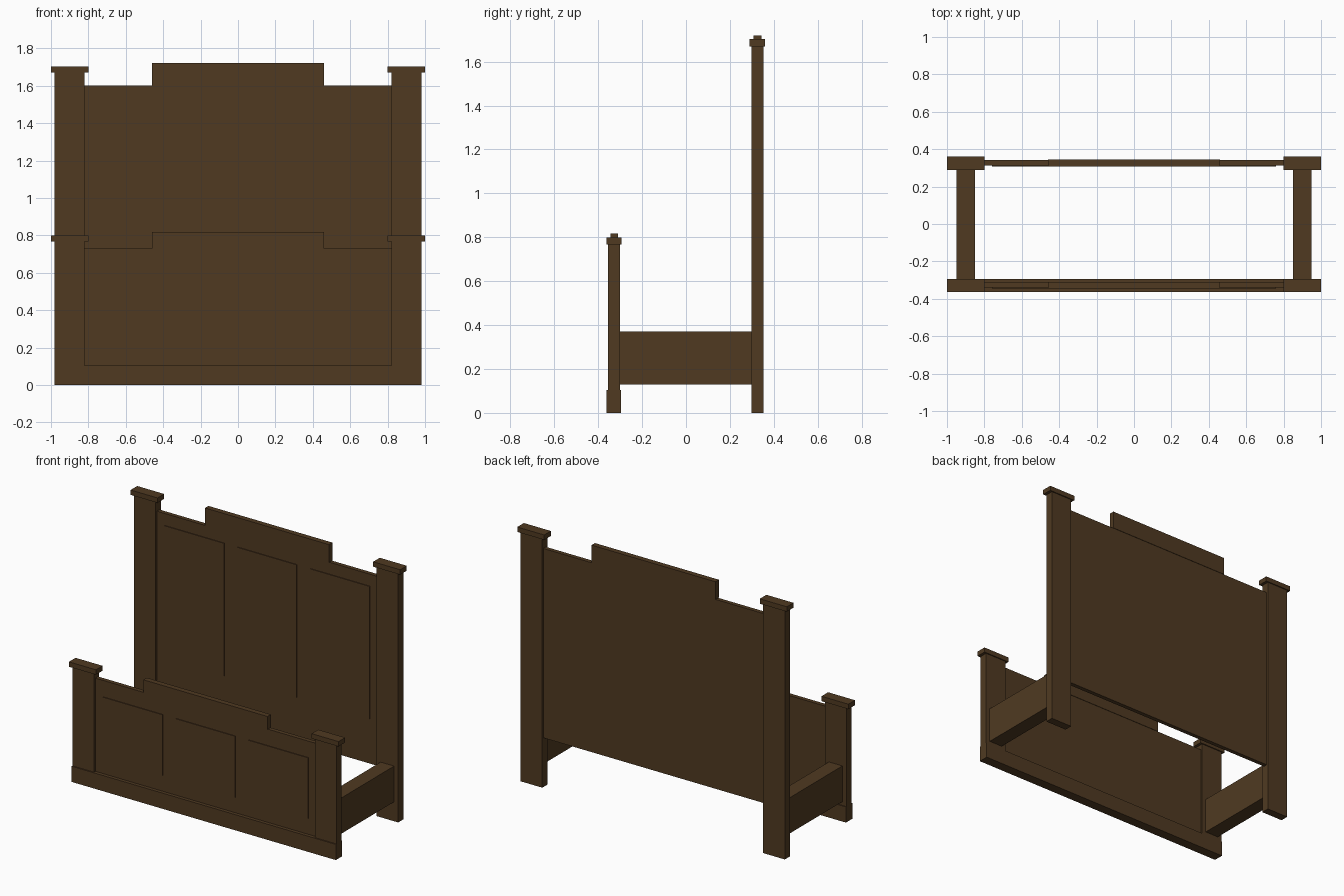
import bpy
import bmesh
from mathutils import Matrix, Vector

cube = bpy.data.objects.get("Cube")
if cube:
    bpy.data.objects.remove(cube, do_unlink=True)

wood = bpy.data.materials.new("dark_brown_wood")
wood.use_nodes = True
brown = (0.08, 0.042, 0.0155, 1)
wood.diffuse_color = brown
wood.node_tree.nodes["Principled BSDF"].inputs["Base Color"].default_value = brown


def box(name, x, y, z):
    """Box spanning three (low, high) ranges."""
    lo, hi = (Vector(v) for v in zip(x, y, z))
    bm = bmesh.new()
    bmesh.ops.create_cube(bm, size=1, matrix=Matrix.Diagonal((*(hi - lo), 1)))
    mesh = bpy.data.meshes.new(name)
    bm.to_mesh(mesh)
    bm.free()
    mesh.materials.append(wood)
    obj = bpy.data.objects.new(name, mesh)
    obj.location = (lo + hi) / 2
    bpy.context.collection.objects.link(obj)
    return obj


def pair(name, x, y, z):
    """Matching boxes on the left (+x) and right (-x)."""
    box("left_" + name, x, y, z)
    box("right_" + name, (-x[1], -x[0]), y, z)


def board(name, y, post_top, bottom, shoulder, crest_top, plate_z):
    """Posts with caps, a stepped panel and three raised plates; y is the centre."""
    def depth(front, back):
        return (y - front, y + back)

    # Posts and caps
    pair(name + "_post", (0.82, 0.98), depth(0.0275, 0.0275), (0, post_top))
    pair(name + "_cap", (0.80, 1.0), depth(0.035, 0.035), (post_top, post_top + 0.033))
    # Panel with raised crest
    box(name + "_panel", (-0.82, 0.82), depth(0.012, 0.016), (bottom, shoulder))
    box(name + "_crest", (-0.46, 0.46), depth(0.017, 0.019), (shoulder, crest_top))
    # Raised plates on the front face
    for side, cx in (("right", -0.54), ("middle", 0), ("left", 0.54)):
        box(f"{name}_{side}_plate", (cx - 0.22, cx + 0.22), depth(0.017, -0.010), plate_z)


board("headboard", 0.325, 1.67, 0.33, 1.6, 1.72, (0.63, 1.52))
board("footboard", -0.328, 0.767, 0.10, 0.73, 0.817, (0.21, 0.62))

# Plinth under the footboard and the side rails
box("footboard_plinth", (-0.98, 0.98), (-0.363, -0.295), (0, 0.105))
pair("side_rail", (0.85, 0.95), (-0.301, 0.298), (0.13, 0.37))
